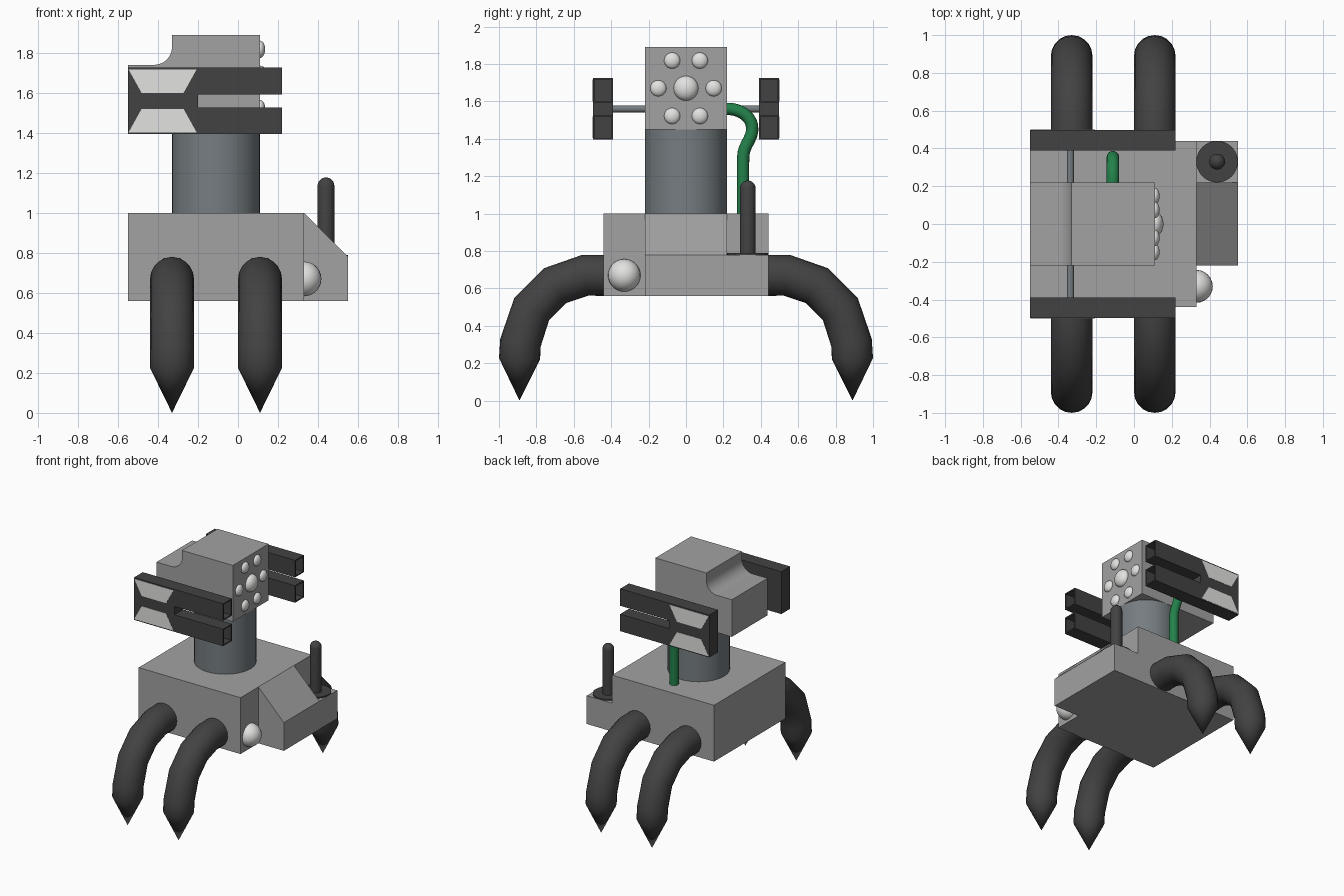
import bpy, bmesh, math
from mathutils import Vector
from mathutils.geometry import interpolate_bezier

if "Cube" in bpy.data.objects:
    bpy.data.objects.remove(bpy.data.objects["Cube"])


def material(name, r, g, b):
    m = bpy.data.materials.new(name)
    m.diffuse_color = (r, g, b, 1)
    m.use_nodes = True
    m.node_tree.nodes["Principled BSDF"].inputs["Base Color"].default_value = m.diffuse_color
    return m


GREY = material("light_grey", 0.36, 0.36, 0.36)
DARK = material("charcoal", 0.055, 0.055, 0.055)
WHITE = material("off_white", 0.76, 0.76, 0.75)
STEEL = material("blue_grey", 0.18, 0.205, 0.22)
GREEN = material("green", 0.017, 0.22, 0.07)


def finish(name, bm, mat, smooth=False, angle=30):
    bmesh.ops.recalc_face_normals(bm, faces=bm.faces)
    me = bpy.data.meshes.new(name)
    bm.to_mesh(me)
    bm.free()
    me.materials.append(mat)
    if smooth:
        me.polygons.foreach_set("use_smooth", [True] * len(me.polygons))
        me.set_sharp_from_angle(angle=math.radians(angle))
    ob = bpy.data.objects.new(name, me)
    bpy.context.scene.collection.objects.link(ob)
    return ob


def slab_mesh(profile, y0, y1):
    """Extrude an x-z profile between two y values."""
    bm = bmesh.new()
    a = [bm.verts.new((x, y0, z)) for x, z in profile]
    b = [bm.verts.new((x, y1, z)) for x, z in profile]
    bm.faces.new(a)
    bm.faces.new(b[::-1])
    for i in range(len(a)):
        j = (i + 1) % len(a)
        bm.faces.new((a[i], b[i], b[j], a[j]))
    bmesh.ops.recalc_face_normals(bm, faces=bm.faces)
    return bm


def rect(x0, x1, z0, z1):
    return [(x0, z0), (x1, z0), (x1, z1), (x0, z1)]


def sweep(name, x, path, radii, mat, segs=24):
    """Round tube along a y-z path at a fixed x, with a radius at each point."""
    bm = bmesh.new()
    pts = [Vector((x, y, z)) for y, z in path]
    rings = []
    for i, (p, r) in enumerate(zip(pts, radii)):
        t = Vector((0, 0, 0))
        if i > 0:
            t += (p - pts[i - 1]).normalized()
        if i < len(pts) - 1:
            t += (pts[i + 1] - p).normalized()
        t.normalize()
        side = Vector((1, 0, 0))
        up = t.cross(side)
        rings.append([bm.verts.new(p + r * (math.cos(k * math.tau / segs) * side
                                            + math.sin(k * math.tau / segs) * up))
                      for k in range(segs)])
    for a, b in zip(rings, rings[1:]):
        for k in range(segs):
            j = (k + 1) % segs
            bm.faces.new((a[k], a[j], b[j], b[k]))
    for ring, r in ((rings[0], radii[0]), (rings[-1], radii[-1])):
        if r > 0:
            bm.faces.new(ring)
    bmesh.ops.remove_doubles(bm, verts=bm.verts, dist=1e-5)
    return finish(name, bm, mat, True)


def ball(name, loc, radius, depth):
    bm = bmesh.new()
    bmesh.ops.create_uvsphere(bm, u_segments=24, v_segments=14, radius=1)
    bmesh.ops.scale(bm, vec=(depth, radius, radius), verts=bm.verts)
    bmesh.ops.translate(bm, vec=loc, verts=bm.verts)
    return finish(name, bm, WHITE, True, 60)


# Body: main hull, sloped nose, and low block carrying the lever
finish("hull", slab_mesh(rect(-0.55, 0.33, 0.56, 1.0), -0.44, 0.44), GREY)
finish("sloped_nose", slab_mesh([(0.33, 0.56), (0.55, 0.56), (0.55, 0.78), (0.33, 1.0)],
                                -0.22, 0.22), GREY)
finish("lever_block", slab_mesh(rect(0.33, 0.55, 0.56, 0.78), 0.22, 0.44), GREY)
ball("headlamp", (0.33, -0.33, 0.67), 0.087, 0.087)

# Lever with round foot and domed top
sweep("lever_foot", 0.44, [(0.33, 0.775), (0.33, 0.79)], [0.11, 0.11], DARK, 32)
dome = [k * math.pi / 12 for k in range(7)]
sweep("lever", 0.44, [(0.33, 0.78)] + [(0.33, 1.135 + 0.042 * math.sin(a)) for a in dome],
      [0.042] + [0.042 * max(0, math.cos(a)) if a < 1.57 else 0 for a in dome], DARK)

# Four claw legs
for side, s in (("front", -1), ("back", 1)):
    for label, x in (("left", -0.33), ("right", 0.11)):
        path = [(0.43, 0.67), (0.54, 0.67), (0.70, 0.615), (0.825, 0.49),
                (0.885, 0.31), (0.89, 0.225), (0.89, 0.0)]
        sweep(f"{side}_{label}_leg", x, [(s * y, z) for y, z in path],
              [0.11] * 6 + [0], DARK, 20)

# Neck and head with scooped rear
sweep("neck", -0.11, [(0, 0.99), (0, 1.455)], [0.22, 0.22], STEEL, 40)
scoop = [(-0.42 + 0.09 * math.sin(a), 1.83 - 0.09 * math.cos(a))
         for a in (k * math.pi / 16 for k in range(9))]
head = [(-0.55, 1.45), (0.11, 1.45), (0.11, 1.89), (-0.33, 1.89)] + scoop[::-1] + [(-0.55, 1.74)]
finish("head", slab_mesh(head, -0.22, 0.22), GREY, True)

# Lamp cluster on the head
ball("main_eye", (0.11, 0, 1.67), 0.066, 0.046)
for i in range(6):
    a = i * math.pi / 3
    ball(f"small_eye_{i + 1}", (0.11, 0.148 * math.cos(a), 1.67 + 0.171 * 0.87 * math.sin(a) / 0.87),
         0.043, 0.026)

# Axle carrying the twin-barrel guns
sweep("gun_axle", -0.337, [(-0.4, 1.56), (0.4, 1.56)], [0.019, 0.019], STEEL)

fork = [(-0.55, 1.395), (0.22, 1.395), (0.22, 1.528), (-0.20, 1.528),
        (-0.20, 1.593), (0.22, 1.593), (0.22, 1.726), (-0.55, 1.726)]
for side, s in (("front", -1), ("back", 1)):
    bm = slab_mesh(fork, s * 0.39, s * 0.498)
    bm.normal_update()
    # hollow muzzles
    ends = [f for f in bm.faces if f.normal.x > 0.9 and f.calc_center_median().x > 0.2]
    bmesh.ops.inset_individual(bm, faces=ends, thickness=0.013)
    new = bmesh.ops.extrude_discrete_faces(bm, faces=ends)["faces"]
    bmesh.ops.translate(bm, vec=(-0.09, 0, 0), verts=list({v for f in new for v in f.verts}))
    finish(f"{side}_gun", bm, DARK)
    # light painted panels on the outer face
    for label, d in (("upper", 1), ("lower", -1)):
        plate = [(-0.547, 1.56 + d * 0.157), (-0.207, 1.56 + d * 0.157),
                 (-0.272, 1.56 + d * 0.04), (-0.482, 1.56 + d * 0.04)]
        finish(f"{side}_gun_{label}_panel", slab_mesh(plate, s * 0.496, s * 0.5), WHITE)

# Green hose from hull to head
curve_a = interpolate_bezier((0.21, 1.56, 0), (0.31, 1.565, 0), (0.39, 1.49, 0), (0.338, 1.395, 0), 12)
curve_b = interpolate_bezier((0.338, 1.395, 0), (0.31, 1.345, 0), (0.305, 1.33, 0), (0.305, 1.27, 0), 6)
hose = [(p[0], p[1]) for p in list(curve_a) + list(curve_b)[1:]] + [(0.305, 0.99)]
sweep("hose", -0.112, hose, [0.033] * len(hose), GREEN, 16)
